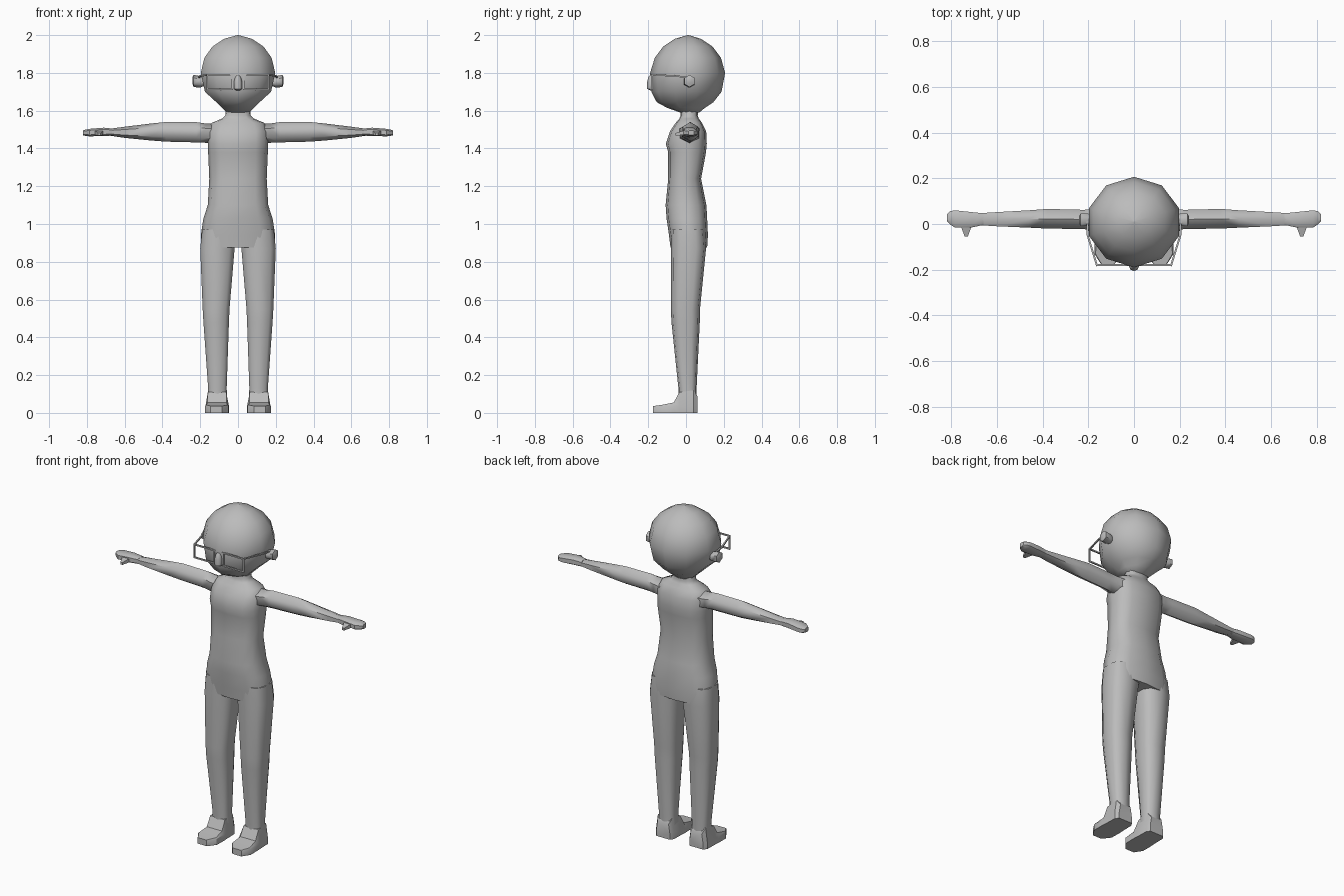
import bpy, bmesh, math
from mathutils import Vector

if "Cube" in bpy.data.objects:
    bpy.data.objects.remove(bpy.data.objects["Cube"])

grey = bpy.data.materials.new("plain_grey")
grey.diffuse_color = (0.5, 0.5, 0.5, 1)
grey.use_nodes = True
grey.node_tree.nodes["Principled BSDF"].inputs["Base Color"].default_value = grey.diffuse_color


def finish(name, bm, angle=50, flat=False):
    bmesh.ops.remove_doubles(bm, verts=bm.verts, dist=0.0005)
    bmesh.ops.recalc_face_normals(bm, faces=bm.faces)
    me = bpy.data.meshes.new(name)
    bm.to_mesh(me)
    bm.free()
    me.materials.append(grey)
    ob = bpy.data.objects.new(name, me)
    bpy.context.collection.objects.link(ob)
    if not flat:
        bpy.ops.object.select_all(action='DESELECT')
        ob.select_set(True)
        bpy.context.view_layer.objects.active = ob
        bpy.ops.object.shade_smooth_by_angle(angle=math.radians(angle))
    return ob


def ring(n, a0, a1, b0, b1, square, turn):
    """Rounded outline with n points that exactly fills the given bounds."""
    pts = []
    for i in range(n):
        t = 2 * math.pi * (i + turn) / n + math.pi / 2
        c, s = math.cos(t), math.sin(t)
        pts.append((math.copysign(abs(c) ** square, c) if abs(c) > 1e-6 else 0,
                    math.copysign(abs(s) ** square, s) if abs(s) > 1e-6 else 0))
    lo = [min(p[k] for p in pts) for k in (0, 1)]
    hi = [max(p[k] for p in pts) for k in (0, 1)]
    return [(a0 + (a1 - a0) * (p[0] - lo[0]) / (hi[0] - lo[0]),
             b0 + (b1 - b0) * (p[1] - lo[1]) / (hi[1] - lo[1])) for p in pts]


def loft(name, sections, n=10, axis='z', square=1.0, turn=0.0, side=1, angle=50):
    """Skin sections of (position, a min, a max, b min, b max) along an axis."""
    bm = bmesh.new()
    rows = []
    for pos, *b in sections:
        row = []
        for u, v in ring(n, *b, square, turn):
            p = (u, v, pos) if axis == 'z' else (pos, u, v)
            row.append(bm.verts.new((p[0] * side, p[1], p[2])))
        rows.append(row)
    for r, q in zip(rows, rows[1:]):
        for i in range(n):
            j = (i + 1) % n
            bm.faces.new((r[i], r[j], q[j], q[i]))
    bm.faces.new(rows[0])
    bm.faces.new(rows[-1])
    return finish(name, bm, angle)


def sym(*rows):
    return [(z, -x, x, y0, y1) for z, x, y0, y1 in rows]


# Head: ten sided ball narrowing to the chin
loft("head", sym((1.59, .06, -.03, .07), (1.615, .085, -.10, .10), (1.645, .115, -.155, .145),
                 (1.70, .175, -.183, .188), (1.80, .197, -.19, .207), (1.88, .178, -.165, .185),
                 (1.94, .135, -.12, .14), (1.98, .075, -.06, .08), (2.0, .003, .008, .014)), n=10)

# Torso with neck, chest, waist and hips
loft("torso", sym((.875, .197, -.082, .112), (.94, .197, -.09, .116), (1.03, .183, -.103, .112),
                  (1.10, .16, -.108, .108), (1.24, .152, -.094, .08), (1.38, .158, -.094, .106),
                  (1.425, .16, -.107, .11), (1.49, .16, -.085, .107), (1.535, .14, -.055, .085),
                  (1.558, .085, -.035, .068), (1.575, .066, -.028, .062), (1.62, .068, -.03, .065)),
     n=12, square=.75)

for tag, s in (("right", 1), ("left", -1)):
    # Leg down to the ankle
    loft(tag + "_leg", [(.97, .012, .19, -.08, .10), (.87, .018, .2, -.08, .106),
                        (.55, .045, .187, -.08, .074), (.48, .048, .183, -.077, .073),
                        (.13, .06, .158, -.04, .056), (.03, .055, .162, -.04, .056)],
         n=10, square=.7, side=s)

    # Foot: side profile with a tapered toe, lofted from heel to toe
    bm = bmesh.new()
    rows = []
    for y, x0, x1, top in ((.06, .065, .155, .09), (.04, .052, .17, .12), (-.035, .05, .172, .11),
                           (-.065, .048, .174, .055), (-.13, .05, .174, .042), (-.175, .085, .145, .036)):
        low = min(top, .04)
        c = (x0 + x1) / 2
        w = (x1 - x0) * (.40 if top > .05 else .46)
        rows.append([bm.verts.new((s * x, y, z)) for x, z in
                     ((x0, 0), (x1, 0), (x1, low * .9), (c + w, top), (c - w, top), (x0, low * .9))])
    for r, q in zip(rows, rows[1:]):
        for i in range(6):
            bm.faces.new((r[i], r[(i + 1) % 6], q[(i + 1) % 6], q[i]))
    bm.faces.new(rows[0])
    bm.faces.new(rows[-1])
    finish(tag + "_foot", bm, 35)

    # Arm from shoulder to wrist
    loft(tag + "_arm", [(.10, -.04, .075, 1.425, 1.53), (.17, -.03, .066, 1.43, 1.532),
                        (.22, -.022, .062, 1.432, 1.539), (.38, -.02, .066, 1.436, 1.54),
                        (.46, -.016, .06, 1.442, 1.532), (.60, -.01, .052, 1.456, 1.515),
                        (.68, -.005, .047, 1.468, 1.504)],
         n=6, axis='x', side=s, angle=60)
    # Mitten hand and pointed thumb
    loft(tag + "_hand", [(.66, -.004, .047, 1.468, 1.505), (.71, -.015, .052, 1.466, 1.51),
                         (.785, -.016, .06, 1.464, 1.504), (.805, -.002, .056, 1.466, 1.50),
                         (.82, .012, .042, 1.47, 1.496)],
         n=8, axis='x', square=.6, turn=.5, side=s, angle=35)
    bm = bmesh.new()
    base = [bm.verts.new((s * x, -.005, z)) for x, z in
            ((.71, 1.472), (.76, 1.472), (.76, 1.496), (.71, 1.496))]
    tip = [bm.verts.new((s * x, -.055, z)) for x, z in
           ((.728, 1.468), (.742, 1.468), (.742, 1.482), (.728, 1.482))]
    for i in range(4):
        bm.faces.new((base[i], base[(i + 1) % 4], tip[(i + 1) % 4], tip[i]))
    bm.faces.new(base)
    bm.faces.new(tip)
    finish(tag + "_thumb", bm, 35)

    # Ear: small faceted bud flaring outwards
    loft(tag + "_ear", [(.17, .0, .035, 1.735, 1.77), (.20, -.01, .045, 1.722, 1.782),
                        (.235, -.008, .045, 1.725, 1.79), (.242, .008, .03, 1.745, 1.775)],
         n=6, axis='x', side=s, angle=60)

# Nose
loft("nose", sym((1.708, .012, -.19, -.165), (1.715, .022, -.206, -.165), (1.75, .022, -.206, -.165),
                 (1.775, .016, -.2, -.165), (1.787, .008, -.193, -.17)), n=8)

# Glasses: thin square bars for rims, bridge and temples
bm = bmesh.new()


def bar(a, b, t=.004):
    a, b = Vector(a), Vector(b)
    d = (b - a).normalized()
    side = d.cross(Vector((0, 0, 1)) if abs(d.z) < .9 else Vector((0, 1, 0))).normalized() * t
    up = d.cross(side).normalized() * t
    ends = [[bm.verts.new(p + k * side + m * up) for k, m in ((1, 1), (-1, 1), (-1, -1), (1, -1))]
            for p in (a - d * t, b + d * t)]
    for i in range(4):
        bm.faces.new((ends[0][i], ends[0][(i + 1) % 4], ends[1][(i + 1) % 4], ends[1][i]))
    bm.faces.new(ends[0])
    bm.faces.new(ends[1])


top, low, y = 1.79, 1.713, -.18
for s in (1, -1):
    corners = [(s * .163, y, top), (s * .163, y, low), (s * .03, y, low), (s * .03, y, top)]
    for i in range(4):
        bar(corners[i], corners[(i + 1) % 4])
    bar(corners[0], (s * .203, -.05, 1.783))
    bar((s * .203, -.05, 1.783), (s * .205, .015, 1.775))
bar((-.03, y, top), (.03, y, top))
finish("glasses", bm, flat=True)
